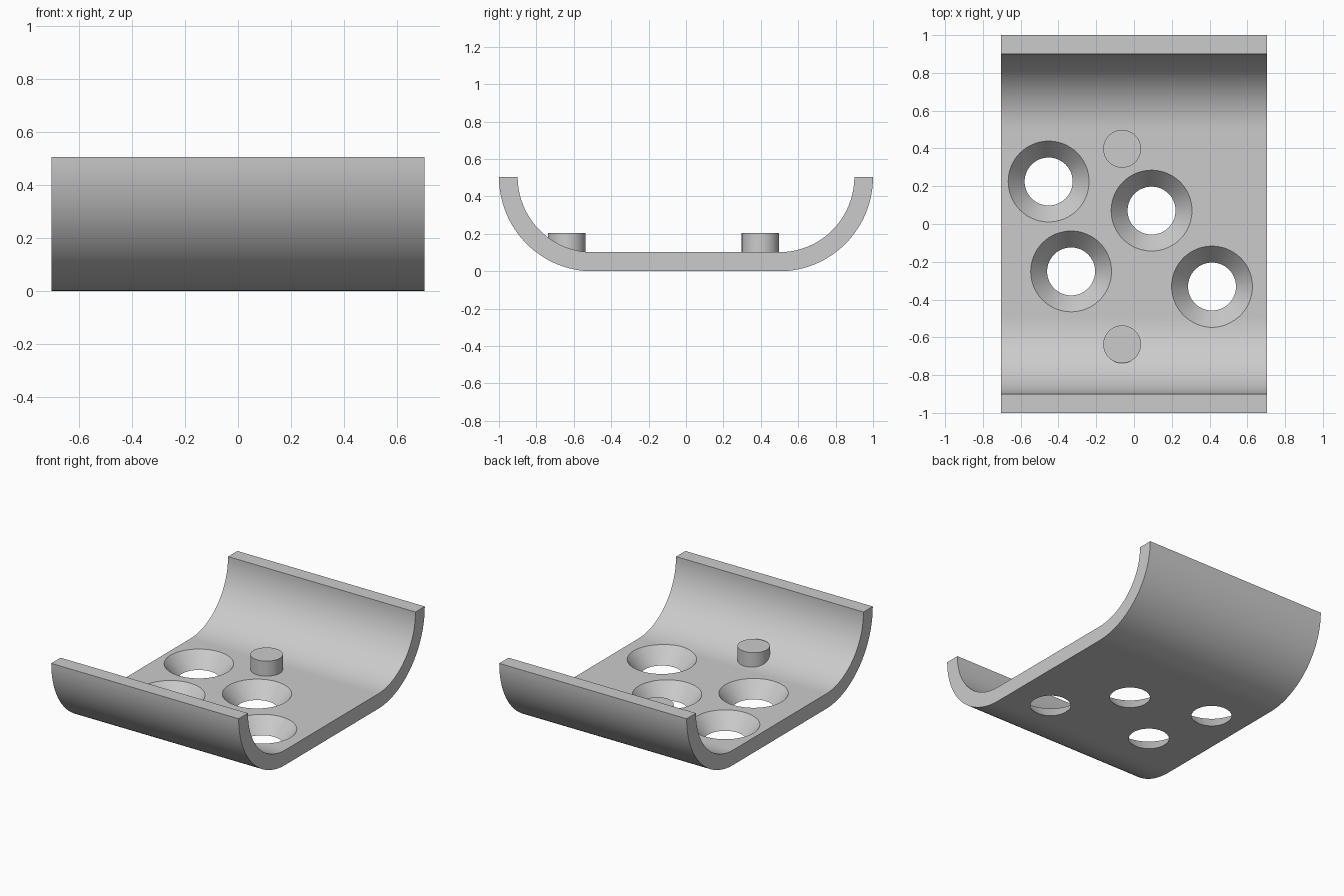
import bpy, bmesh, math

cube = bpy.data.objects.get("Cube")
if cube:
    bpy.data.objects.remove(cube, do_unlink=True)

HALF_WIDTH = 0.705
HEIGHT = 0.505
FLOOR = 0.102
BEND_Y = 0.5      # where the flat floor meets the curved ends
STEPS = 32

grey = bpy.data.materials.new("light grey")
grey.use_nodes = True
grey.diffuse_color = (0.6, 0.6, 0.6, 1)
grey.node_tree.nodes["Principled BSDF"].inputs["Base Color"].default_value = (0.6, 0.6, 0.6, 1)


def add_object(name, bm):
    bmesh.ops.recalc_face_normals(bm, faces=bm.faces)
    mesh = bpy.data.meshes.new(name)
    bm.to_mesh(mesh)
    bm.free()
    mesh.materials.append(grey)
    obj = bpy.data.objects.new(name, mesh)
    bpy.context.collection.objects.link(obj)
    return obj


def add_cone(name, x, y, z0, z1, r0, r1):
    bm = bmesh.new()
    bmesh.ops.create_cone(bm, cap_ends=True, segments=64, radius1=r0, radius2=r1, depth=z1 - z0)
    bmesh.ops.translate(bm, verts=bm.verts, vec=(x, y, (z0 + z1) / 2))
    return add_object(name, bm)


def activate(obj):
    bpy.ops.object.select_all(action='DESELECT')
    obj.select_set(True)
    bpy.context.view_layer.objects.active = obj


def shade(obj):
    activate(obj)
    bpy.ops.object.shade_smooth_by_angle(angle=math.radians(30))
    # Level floors and caps and the side walls stay flat
    for face in obj.data.polygons:
        if abs(face.normal.z) > 0.9999 or abs(face.normal.x) > 0.9999 and len(face.vertices) > 4:
            face.use_smooth = False


def arc(radius_y, bottom):
    """Quarter bend from the rim down to the floor, on the +y end."""
    points = []
    for i in range(STEPS + 1):
        a = math.pi / 2 * i / STEPS
        points.append((BEND_Y + radius_y * math.cos(a),
                       HEIGHT - (HEIGHT - bottom) * math.sin(a)))
    return points


# Cradle: a U-shaped profile extruded across the width
outer, inner = arc(0.5, 0), arc(0.4, FLOOR)
profile = outer + [(-y, z) for y, z in reversed(outer)]
profile += [(-y, z) for y, z in inner] + inner[::-1]
bm = bmesh.new()
side = bm.faces.new([bm.verts.new((-HALF_WIDTH, y, z)) for y, z in profile])
grown = bmesh.ops.extrude_face_region(bm, geom=[side], use_keep_orig=True)
moved = [v for v in grown["geom"] if isinstance(v, bmesh.types.BMVert)]
bmesh.ops.translate(bm, verts=moved, vec=(2 * HALF_WIDTH, 0, 0))
cradle = add_object("cradle", bm)

# Countersunk holes through the floor
TOP_R, BOTTOM_R, EXTRA = 0.214, 0.127, 0.02
flare = (TOP_R - BOTTOM_R) / FLOOR * EXTRA
for x, y in [(-0.452, 0.225), (0.093, 0.071), (-0.333, -0.251), (0.413, -0.331)]:
    cutter = add_cone("hole_cutter", x, y, -EXTRA, FLOOR + EXTRA, BOTTOM_R - flare, TOP_R + flare)
    cutter.hide_render = True
    activate(cradle)
    cut = cradle.modifiers.new("hole", 'BOOLEAN')
    cut.operation = 'DIFFERENCE'
    cut.solver = 'EXACT'
    cut.object = cutter
    bpy.ops.object.modifier_apply(modifier=cut.name)
    bpy.data.objects.remove(cutter, do_unlink=True)
shade(cradle)

# Two round pegs standing on the floor
for name, y in [("back_peg", 0.398), ("front_peg", -0.637)]:
    shade(add_cone(name, -0.063, y, FLOOR - 0.01, 0.204, 0.1, 0.1))
